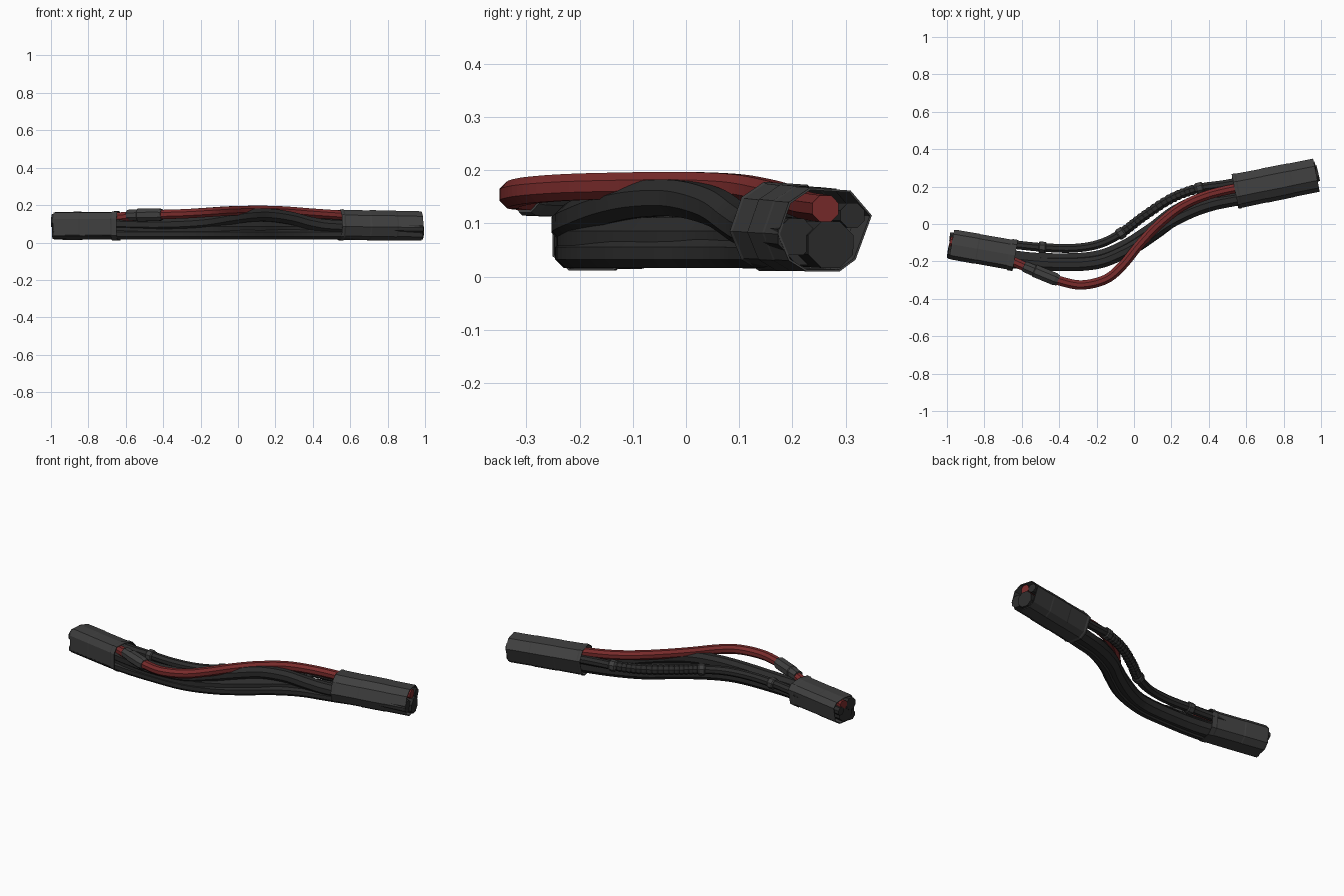
import bpy, bmesh, math
from mathutils import Vector

if "Cube" in bpy.data.objects:
    bpy.data.objects.remove(bpy.data.objects["Cube"])


def material(name, rgb):
    m = bpy.data.materials.new(name)
    m.diffuse_color = (*rgb, 1)
    m.use_nodes = True
    m.node_tree.nodes["Principled BSDF"].inputs["Base Color"].default_value = m.diffuse_color
    return m


RED = material("red_rubber", (0.19, 0.024, 0.024))
DARK = material("dark_rubber", (0.025, 0.025, 0.025))
GREY = material("sleeve_grey", (0.05, 0.05, 0.05))
UP = Vector((0, 0, 1))


def spline(points, n=6):
    """Catmull-Rom samples through the points."""
    p = [Vector(q) for q in points]
    p = [p[0] * 2 - p[1]] + p + [p[-1] * 2 - p[-2]]
    out = []
    for i in range(1, len(p) - 2):
        a, b, c, d = p[i - 1:i + 3]
        for k in range(n):
            t = k / n
            out.append(0.5 * (2 * b + (c - a) * t + (2 * a - 5 * b + 4 * c - d) * t * t
                              + (3 * b - a - 3 * c + d) * t ** 3))
    return out + [p[-2]]


def polygon(r, n=8):
    return [(r * math.cos(2 * math.pi * (i + 0.5) / n),
             r * math.sin(2 * math.pi * (i + 0.5) / n)) for i in range(n)]


def sweep(name, path, section, mat, scales=None, caps=True):
    """Sweep a flat cross-section (across, up) along the path."""
    bm = bmesh.new()
    rings = []
    for i, c in enumerate(path):
        t = (path[min(i + 1, len(path) - 1)] - path[max(i - 1, 0)]).normalized()
        side = UP.cross(t).normalized()
        top = t.cross(side)
        s = scales[i] if scales else 1
        rings.append([bm.verts.new(c + (side * u + top * v) * s) for u, v in section])
    n = len(section)
    for a, b in zip(rings, rings[1:]):
        for j in range(n):
            bm.faces.new((a[j], a[(j + 1) % n], b[(j + 1) % n], b[j]))
    if caps:
        bm.faces.new(rings[0])
        bm.faces.new(rings[-1])
    bmesh.ops.recalc_face_normals(bm, faces=bm.faces)
    me = bpy.data.meshes.new(name)
    bm.to_mesh(me)
    bm.free()
    me.materials.append(mat)
    ob = bpy.data.objects.new(name, me)
    bpy.context.collection.objects.link(ob)
    return ob


def stations(a, b, steps):
    """Positions and scales along a straight axis from (fraction, scale) pairs."""
    a, b = Vector(a), Vector(b)
    return [a.lerp(b, f) for f, _ in steps], [s for _, s in steps]


# Red cable looping out on top of the bundle
red = spline([(-.985, -.092, .13), (-.8, -.135, .128), (-.62, -.212, .137), (-.5, -.265, .146),
              (-.4, -.303, .15), (-.28, -.326, .154), (-.15, -.295, .162), (-.06, -.22, .168),
              (.03, -.11, .171), (.13, -.005, .172), (.25, .09, .168), (.38, .15, .158),
              (.54, .19, .147), (.74, .224, .134), (.975, .262, .128)])
sweep("red_cable", red, polygon(.027), RED)

# Main thick cable
sweep("thick_cable", spline([(-.985, -.11, .07), (-.64, -.185, .068), (-.4, -.2, .068),
      (-.2, -.187, .068), (-.05, -.13, .068), (.1, -.035, .068), (.22, .055, .068),
      (.36, .12, .068), (.54, .17, .066), (.985, .272, .06)]), polygon(.047), DARK)

# Cable that arches over the thick one
sweep("arched_cable", spline([(-.995, -.148, .118), (-.64, -.2, .1), (-.4, -.218, .096),
      (-.2, -.207, .106), (-.05, -.15, .13), (.06, -.085, .145), (.16, -.01, .147),
      (.28, .055, .13), (.4, .1, .1), (.54, .13, .085), (.985, .207, .075)]), polygon(.037), DARK)

# Lowest cable beside the thick one
sweep("lower_cable", spline([(-.99, -.158, .046), (-.64, -.21, .044), (-.4, -.218, .044),
      (-.2, -.206, .044), (-.02, -.142, .044), (.12, -.052, .044), (.22, .02, .044),
      (.36, .09, .044), (.54, .135, .044), (.9, .22, .05)]), polygon(.03), DARK)

# Thin cable on the back side
thin = spline([(-.985, -.068, .1), (-.64, -.11, .11), (-.49, -.125, .115), (-.33, -.13, .115),
               (-.19, -.108, .115), (-.07, -.05, .115), (.05, .04, .115), (.2, .137, .115),
               (.35, .192, .118), (.53, .22, .116), (.97, .313, .115)])
sweep("thin_cable", thin, polygon(.025), DARK)

# Ribbed hose and clamp rings on the thin cable
rib_path = spline(thin[30:49], 3)
sweep("ribbed_hose", rib_path, polygon(.029), DARK,
      [1 if i % 3 else .86 for i in range(len(rib_path))])
for i, k in enumerate((12, 30, 48)):
    d = (thin[k + 1] - thin[k - 1]).normalized() * .02
    path, sc = stations(thin[k] - d, thin[k] + d, [(0, .85), (.15, 1), (.85, 1), (1, .85)])
    sweep(f"clamp_ring_{i + 1}", path, polygon(.033), GREY, sc)

# Connector barrel on the red cable
path, sc = stations((-.59, -.226, .146), (-.405, -.302, .149),
                    [(0, .85), (.06, .93), (.3, .96), (.32, 1.08), (.9, 1.08), (1, .9)])
sweep("red_connector", path, polygon(.034), GREY, sc)

# Faceted sleeves binding both ends
right_section = [(.091, .025), (.05, .072), (-.028, .077), (-.068, .05), (-.089, -.01),
                 (-.068, -.06), (-.035, -.08), (.03, -.08), (.06, -.058)]
left_section = [(.08, .034), (.055, .062), (0, .073), (-.06, .07), (-.081, .035),
                (-.08, -.05), (-.05, -.076), (.03, -.076), (.066, -.05)]
sleeves = (
    ("right_sleeve", (.54, .173, .096), (.975, .26, .09), right_section,
     [(0, 1.04), (.03, 1.07), (.05, 1.03), (.35, 1.01), (.37, 1.03), (.68, 1.02),
      (.7, 1), (1, 1)]),
    ("left_sleeve", (-.975, -.108, .091), (-.635, -.168, .091), left_section,
     [(0, .98), (.03, 1), (.4, 1.01), (.42, .99), (.9, 1), (.92, 1.05), (1, 1.05)]),
)
for name, a, b, section, steps in sleeves:
    path, sc = stations(a, b, steps)
    ob = sweep(name, path, section, GREY, sc, caps=False)
    mod = ob.modifiers.new("wall", 'SOLIDIFY')
    mod.thickness = .004
    mod.offset = -1
